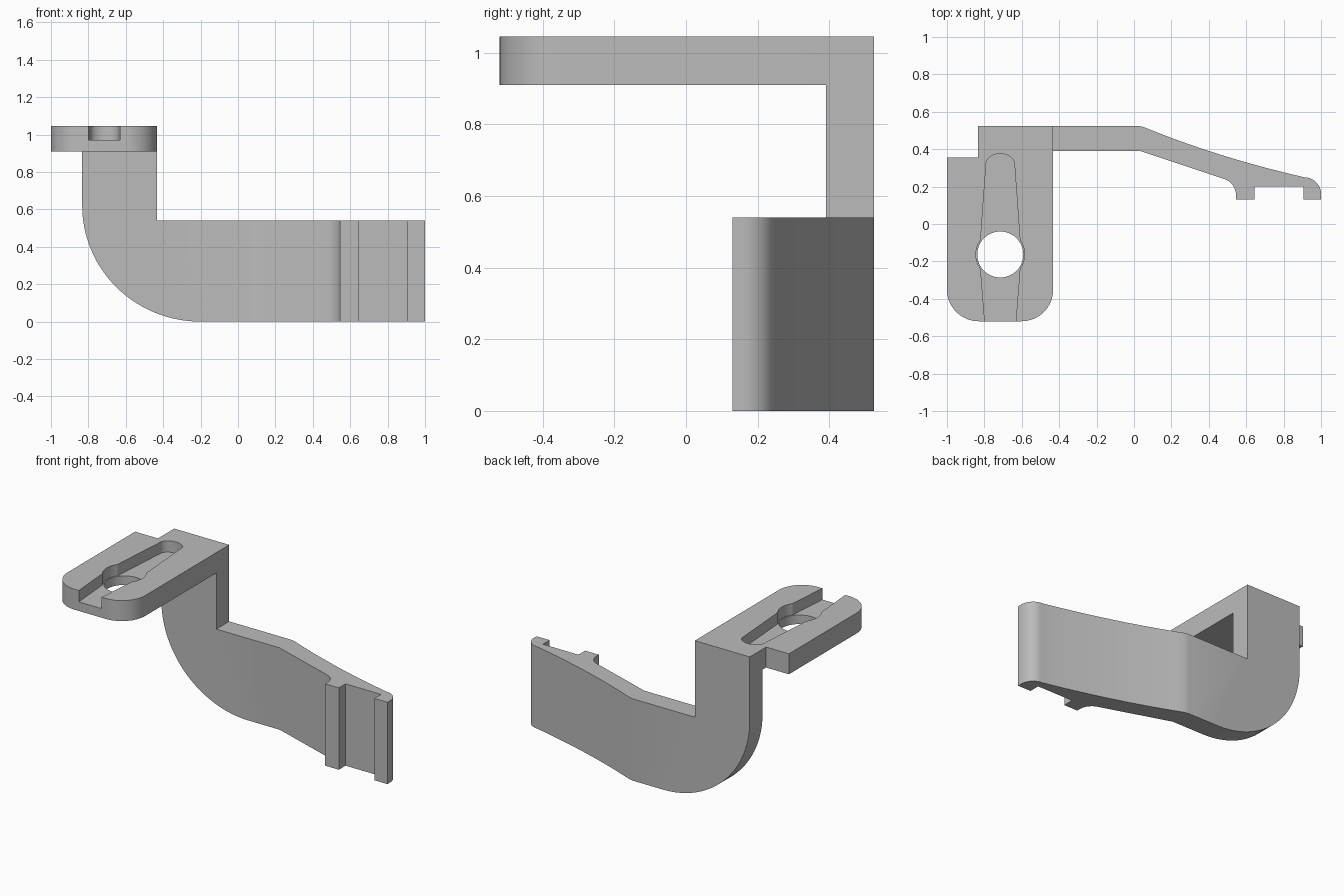
import bpy, bmesh
from math import cos, sin, pi, radians
from mathutils import Vector

cube = bpy.data.objects.get("Cube")
if cube:
    bpy.data.objects.remove(cube, do_unlink=True)

grey = bpy.data.materials.new("plain grey")
grey.use_nodes = True
grey.diffuse_color = (0.5, 0.5, 0.5, 1)
grey.node_tree.nodes["Principled BSDF"].inputs["Base Color"].default_value = (0.5, 0.5, 0.5, 1)


def arc(cx, cy, rx, ry, start, end, steps=16):
    """Points on an elliptical arc, angles in degrees."""
    angles = [radians(start + (end - start) * i / steps) for i in range(steps + 1)]
    return [(cx + rx * cos(a), cy + ry * sin(a)) for a in angles]


def bezier(a, b, c, steps=16):
    a, b, c = Vector(a), Vector(b), Vector(c)
    ts = [i / steps for i in range(steps + 1)]
    return [tuple(a * (1 - t) ** 2 + b * 2 * t * (1 - t) + c * t * t) for t in ts]


def prism(name, outline, low, high, upright=False):
    """Extrude an outline along z, or along y when upright."""
    bm = bmesh.new()
    place = (lambda p: (p[0], low, p[1])) if upright else (lambda p: (p[0], p[1], low))
    face = bm.faces.new([bm.verts.new(place(p)) for p in outline])
    shift = Vector((0, high - low, 0) if upright else (0, 0, high - low))
    new = bmesh.ops.extrude_face_region(bm, geom=[face])["geom"]
    bmesh.ops.translate(bm, vec=shift, verts=[v for v in new if isinstance(v, bmesh.types.BMVert)])
    bmesh.ops.recalc_face_normals(bm, faces=bm.faces)
    mesh = bpy.data.meshes.new(name)
    bm.to_mesh(mesh)
    bm.free()
    mesh.materials.append(grey)
    obj = bpy.data.objects.new(name, mesh)
    bpy.context.collection.objects.link(obj)
    return obj


def combine(obj, tool, operation):
    """Apply a boolean and discard the tool."""
    bpy.context.view_layer.objects.active = obj
    mod = obj.modifiers.new(operation.lower(), "BOOLEAN")
    mod.operation, mod.solver, mod.object = operation, "EXACT", tool
    bpy.ops.object.modifier_apply(modifier=mod.name)
    bpy.data.objects.remove(tool, do_unlink=True)


# Bent arm with the clip end, as seen from above
arm_plan = [(-0.9, 0.525), (0.02, 0.525)]
arm_plan += bezier((0.05, 0.519), (0.45, 0.355), (0.91, 0.25))
arm_plan += arc(0.91, 0.16, 0.09, 0.09, 75, 0, 10)
arm_plan += [(1, 0.13), (0.905, 0.13), (0.905, 0.2), (0.645, 0.2), (0.645, 0.13), (0.545, 0.13)]
arm_plan += arc(0.455, 0.155, 0.09, 0.09, 0, 70, 10)
arm_plan += [(0.03, 0.391), (-0.9, 0.391)]
bracket = prism("bracket", arm_plan, -0.1, 1.1)

# L-shaped front silhouette with the large rounded corner
front = [(-0.833, 1.0)] + arc(-0.2, 0.62, 0.633, 0.62, 180, 270, 32)
front += [(1.1, 0), (1.1, 0.54), (-0.432, 0.54), (-0.432, 1.0)]
combine(bracket, prism("silhouette", front, -1, 1, upright=True), "INTERSECT")

# Mounting plate with rounded front corners and a notch at the back
plate = arc(-0.83, -0.35, 0.17, 0.17, 180, 270) + arc(-0.602, -0.35, 0.17, 0.17, 270, 360)
plate += [(-0.432, 0.525), (-0.833, 0.525), (-0.833, 0.355), (-1, 0.355)]
combine(bracket, prism("mounting_plate", plate, 0.91, 1.045), "UNION")

# Keyhole recess: tapered slot that bulges around the hole
cx, cy = -0.715, -0.163
right = [(cx + 0.083, -0.6), (cx + 0.083, -0.52)] + arc(cx, cy, 0.13, 0.13, -36, 36, 16)
right += [(cx + 0.076, 0.32)]
left = [(2 * cx - x, y) for x, y in reversed(right)]
tip = arc(cx, 0.32, 0.076, 0.056, 0, 180)[1:-1]
combine(bracket, prism("recess", right + tip + left, 0.97, 1.2), "DIFFERENCE")

# Round hole through the plate
combine(bracket, prism("hole", arc(cx, cy, 0.123, 0.123, 0, 354.375, 63), 0.8, 1.2), "DIFFERENCE")

bpy.ops.object.select_all(action="DESELECT")
bracket.select_set(True)
bpy.context.view_layer.objects.active = bracket
bpy.ops.object.shade_smooth_by_angle(angle=radians(25))
